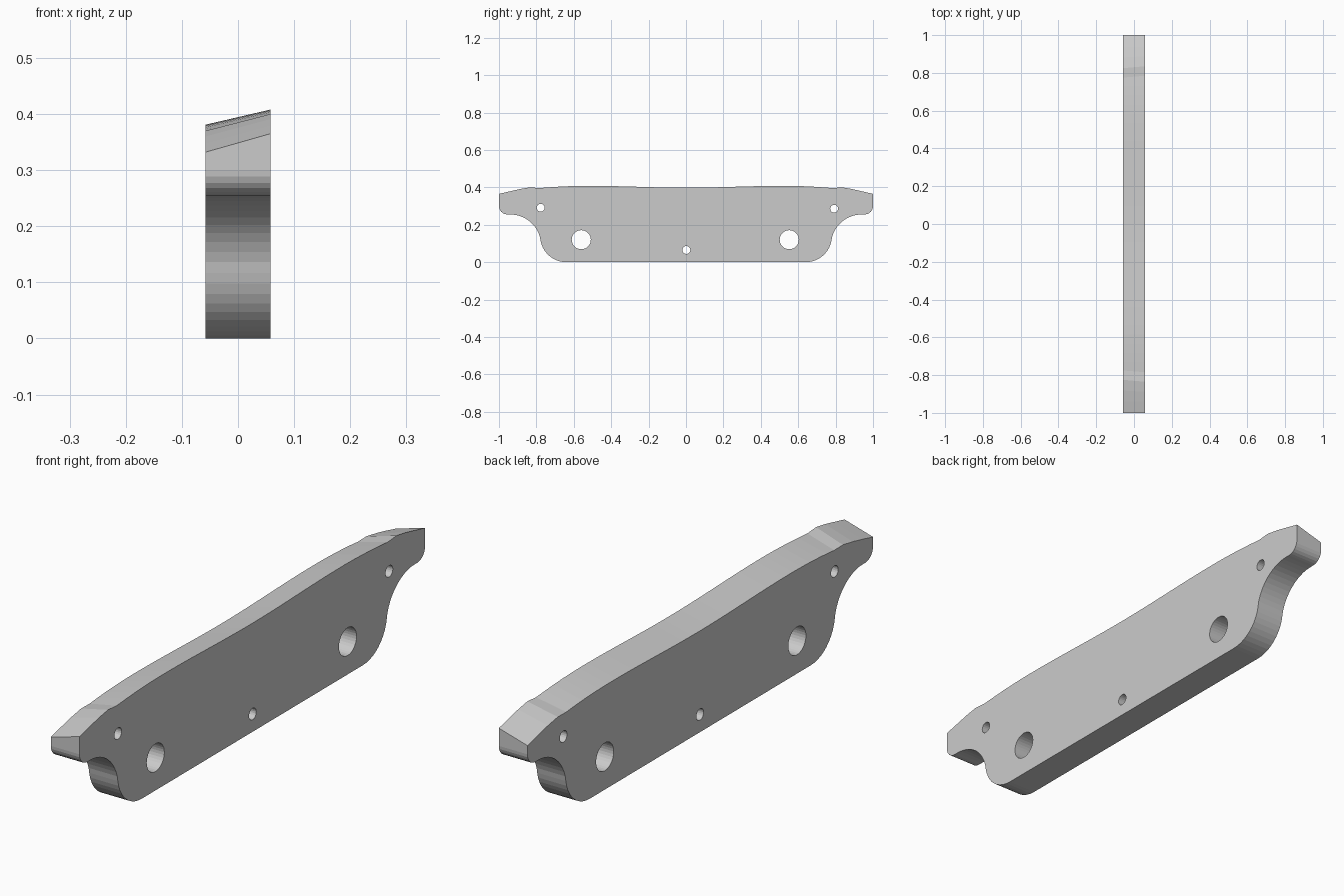
import bpy, bmesh, math

if "Cube" in bpy.data.objects:
    bpy.data.objects.remove(bpy.data.objects["Cube"])

HALF = 0.058  # half thickness in x


def arc(cy, cz, r, a0, a1, n):
    return [(cy + r * math.cos(math.radians(a0 + (a1 - a0) * i / n)),
             cz + r * math.sin(math.radians(a0 + (a1 - a0) * i / n))) for i in range(n + 1)]


# Lower outline, +y half: foot corner, concave neck, rounded tip
lower = arc(0.64, 0.14, 0.14, 270, 350.5, 10)
lower += arc(0.94, 0.09, 0.165, 170.5, 90, 12)[1:]
lower += arc(0.955, 0.30, 0.045, 270, 360, 6)

# Bevelled top, +y half: (y, z on the high side, drop to the low side, y shift)
top = [(1.0, 0.365, 0.033, 0), (0.94, 0.379, 0.032, 0), (0.885, 0.391, 0.031, 0.003),
       (0.83, 0.400, 0.030, 0.005), (0.78, 0.396, 0.027, 0.005)]
for i in range(1, 17):
    y = 0.78 * (1 - i / 16)
    if y > 0.52:
        z = 0.408 - 0.012 * ((y - 0.52) / 0.26) ** 2
    else:
        z = 0.403 - 0.005 * math.cos(math.pi * y / 0.52)
    top.append((y, z, 0.027, 0))


def outline(side):
    half = list(lower)
    for y, z, drop, shift in top:
        half.append((y + side * shift, z - (drop if side < 0 else 0)))
    return half + [(-y, z) for y, z in reversed(half[:-1])]


# Plate: two matching outlines bridged across the thickness
bm = bmesh.new()
loops = [[bm.verts.new((s * HALF, y, z)) for y, z in outline(s)] for s in (-1, 1)]
bm.faces.new(loops[0])
bm.faces.new(loops[1])
n = len(loops[0])
for i in range(n):
    j = (i + 1) % n
    bm.faces.new((loops[0][i], loops[0][j], loops[1][j], loops[1][i]))
bmesh.ops.recalc_face_normals(bm, faces=bm.faces)
mesh = bpy.data.meshes.new("plate")
bm.to_mesh(mesh)
bm.free()
plate = bpy.data.objects.new("plate", mesh)
bpy.context.collection.objects.link(plate)

# Bolt holes cut straight through: (y, z, radius, sides)
for y, z, r, sides in [(-0.56, 0.12, 0.051, 32), (0.552, 0.12, 0.051, 32),
                       (0.002, 0.065, 0.021, 20), (-0.777, 0.291, 0.021, 20),
                       (0.792, 0.286, 0.021, 20)]:
    bpy.ops.mesh.primitive_cylinder_add(vertices=sides, radius=r, depth=0.4,
                                        location=(0, y, z), rotation=(0, math.pi / 2, 0))
    cutter = bpy.context.object
    cutter.name = "hole_cutter"
    cutter.hide_render = True
    mod = plate.modifiers.new("hole", 'BOOLEAN')
    mod.operation = 'DIFFERENCE'
    mod.solver = 'EXACT'
    mod.object = cutter
    bpy.context.view_layer.objects.active = plate
    bpy.ops.object.modifier_apply(modifier=mod.name)
    bpy.data.objects.remove(cutter)
